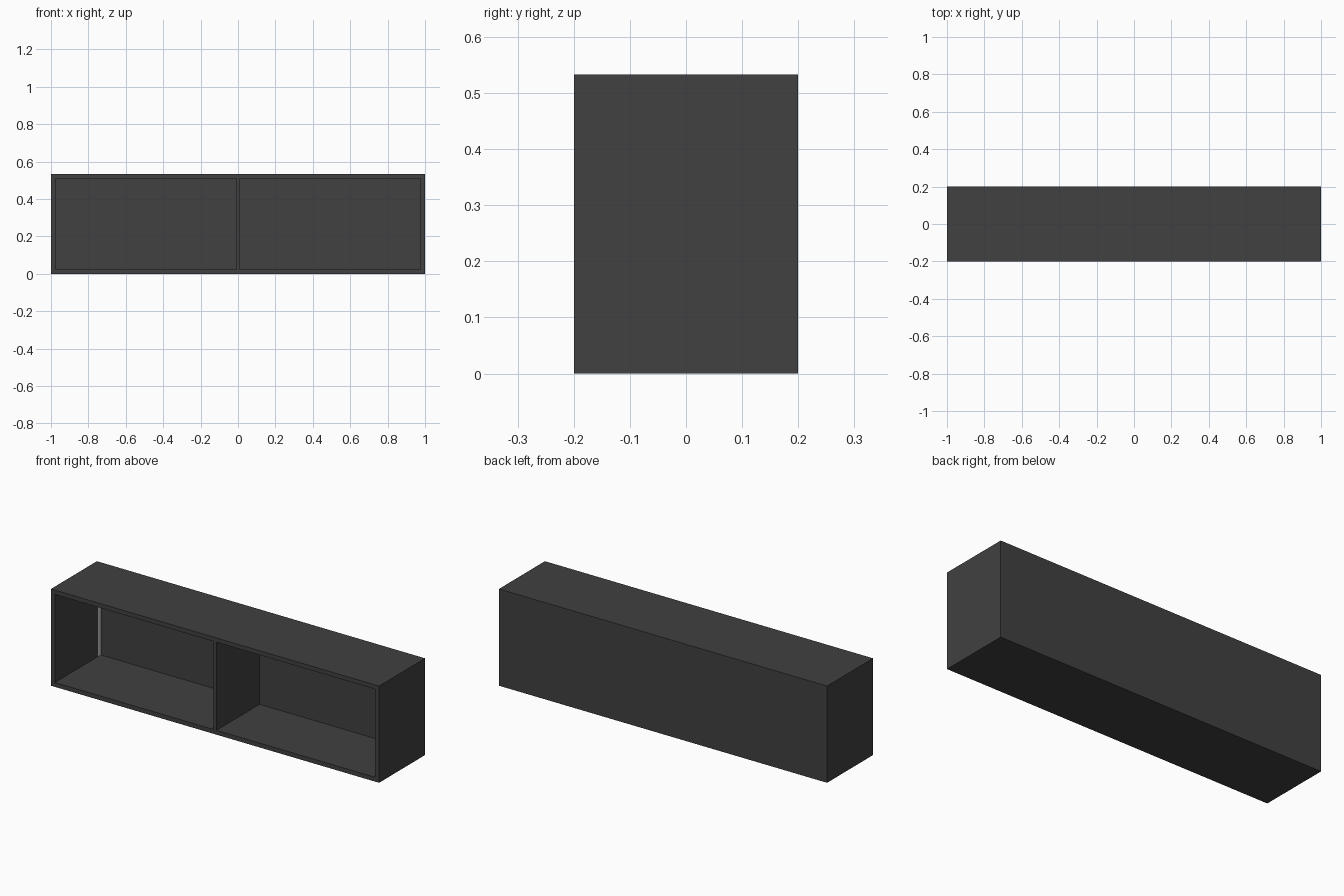
import bpy

if "Cube" in bpy.data.objects:
    bpy.data.objects.remove(bpy.data.objects["Cube"])


def material(name, value):
    m = bpy.data.materials.new(name)
    m.diffuse_color = (value, value, value, 1)
    m.use_nodes = True
    m.node_tree.nodes["Principled BSDF"].inputs["Base Color"].default_value = m.diffuse_color
    return m


charcoal = material("charcoal", 0.052)
pale = material("pale_grey", 0.6)


def box(name, x, y, z, mat=charcoal):
    """Axis-aligned board from (min, max) ranges."""
    bpy.ops.mesh.primitive_cube_add(size=1)
    o = bpy.context.object
    o.name = name
    for v in o.data.vertices:
        v.co = [r[0] if c < 0 else r[1] for c, r in zip(v.co, (x, y, z))]
    o.data.materials.append(mat)
    return o


W, D, H, T = 1.0, 0.2, 0.533, 0.024   # half width, half depth, height, board
BACK = 0.175                          # inner face of the thick back board
inner = W - T

# Outer carcass
box("bottom_board", (-W, W), (-D, D), (0, T))
box("top_board", (-W, W), (-D, D), (H - T, H))
box("left_side", (-W, -inner), (-D, D), (T, H - T))
box("right_side", (inner, W), (-D, D), (T, H - T))

# Centre divider
box("divider", (-0.009, 0.009), (-D, BACK), (T, H - T))

# Back: thick board on the right, thin sheet on the left
box("right_back", (-0.009, inner), (BACK, D), (T, H - T))
box("left_back", (-inner, -0.009), (D - 0.002, D), (T, H - T))

# Pale unfinished strip on the left side, behind the painted inner face
box("pale_side_strip", (-inner, -inner + 0.001), (BACK, D - 0.002), (T, H - T), pale)
